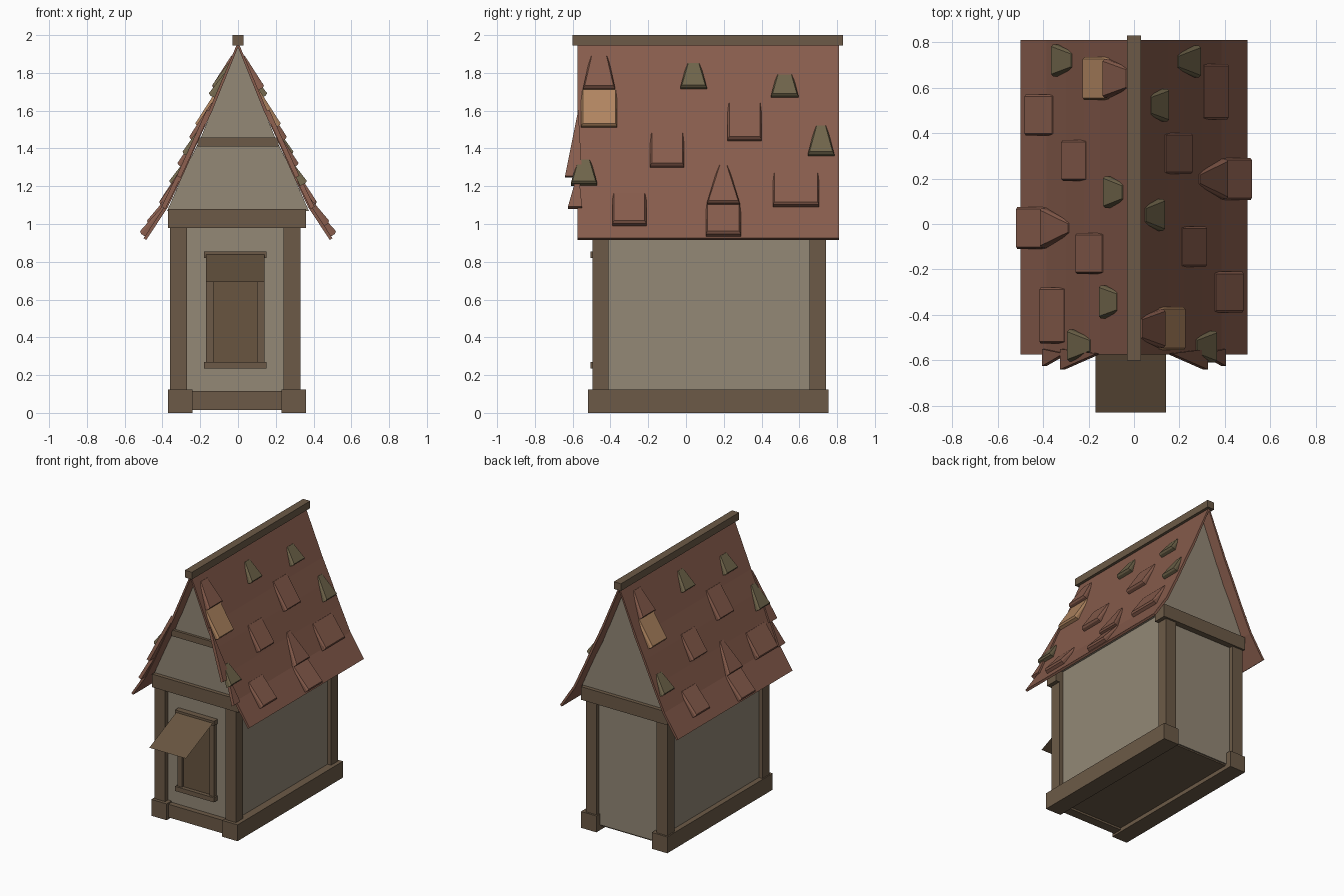
import bpy, bmesh, math
from mathutils import Vector

if "Cube" in bpy.data.objects:
    bpy.data.objects.remove(bpy.data.objects["Cube"])


def mat(name, r, g, b):
    m = bpy.data.materials.new(name)
    lin = [((c / 255 + 0.055) / 1.055) ** 2.4 for c in (r, g, b)]
    m.diffuse_color = (*lin, 1)
    m.use_nodes = True
    m.node_tree.nodes["Principled BSDF"].inputs["Base Color"].default_value = m.diffuse_color
    return m


WALL = mat("plaster", 147, 136, 118)
WOOD = mat("timber", 108, 90, 71)
PANEL = mat("shutter wood", 104, 85, 64)
ROOF = mat("clay tile", 135, 92, 76)
TAN = mat("new tile", 176, 133, 96)
MOSS = mat("mossy tile", 111, 100, 74)


def finish(name, bm, material):
    bmesh.ops.recalc_face_normals(bm, faces=bm.faces)
    me = bpy.data.meshes.new(name)
    bm.to_mesh(me)
    bm.free()
    me.materials.append(material)
    ob = bpy.data.objects.new(name, me)
    bpy.context.collection.objects.link(ob)
    return ob


def hull(name, pts, material):
    bm = bmesh.new()
    for p in pts:
        bm.verts.new(p)
    bmesh.ops.convex_hull(bm, input=bm.verts)
    bmesh.ops.dissolve_limit(bm, angle_limit=0.01, verts=bm.verts, edges=bm.edges)
    return finish(name, bm, material)


def box(name, x0, x1, y0, y1, z0, z1, material):
    return hull(name, [(x, y, z) for x in (x0, x1) for y in (y0, y1) for z in (z0, z1)], material)


def prism(name, prof, y0, y1, material):
    bm = bmesh.new()
    f = bm.faces.new([bm.verts.new((x, y0, z)) for x, z in prof])
    r = bmesh.ops.extrude_face_region(bm, geom=[f])
    bmesh.ops.translate(bm, vec=(0, y1 - y0, 0),
                        verts=[v for v in r["geom"] if isinstance(v, bmesh.types.BMVert)])
    return finish(name, bm, material)


# Plaster body, gable and floor
box("wall_body", -0.33, 0.30, -0.46, 0.71, 0.04, 1.08, WALL)
half = [(0.375, 1.07), (0.265, 1.32), (0.20, 1.45)]
prism("gable_wall", half + [(0, 1.94)] + [(-x, z) for x, z in reversed(half)], -0.48, 0.725, WALL)
box("floor", -0.325, 0.295, -0.45, 0.70, 0.03, 0.045, WOOD)

# Timber frame: sills, posts, beams
for side, xa, xb in (("left", -0.37, -0.24), ("right", 0.23, 0.36)):
    box(side + "_sill", xa, xb, -0.52, 0.755, 0, 0.125, WOOD)
for side, xa, xb in (("left", -0.36, -0.27), ("right", 0.24, 0.33)):
    box(side + "_front_post", xa, xb, -0.495, -0.41, 0.12, 0.99, WOOD)
    box(side + "_back_post", xa, xb, 0.655, 0.74, 0.12, 0.99, WOOD)
# clear the sill hollow at the back by keeping only a front cross sill
box("front_sill", -0.25, 0.24, -0.50, -0.43, 0.015, 0.115, WOOD)
box("front_beam", -0.37, 0.36, -0.51, -0.41, 0.98, 1.08, WOOD)
box("back_beam", -0.37, 0.36, 0.655, 0.755, 0.98, 1.08, WOOD)
box("collar_beam", -0.215, 0.215, -0.50, -0.46, 1.41, 1.458, WOOD)
box("ridge_beam", -0.03, 0.03, -0.60, 0.83, 1.945, 2.0, WOOD)

# Window with frame and propped-open shutter
box("window_panel", -0.14, 0.11, -0.475, -0.45, 0.26, 0.83, PANEL)
for nm, xa, xb in (("left", -0.17, -0.13), ("right", 0.10, 0.14)):
    box("window_jamb_" + nm, xa, xb, -0.49, -0.45, 0.26, 0.83, WOOD)
for nm, z in (("sill", 0.235), ("lintel", 0.82)):
    box("window_" + nm, -0.18, 0.15, -0.505, -0.45, z, z + 0.035, WOOD)
bm = bmesh.new()
bm.faces.new([bm.verts.new(p) for p in
              ((-0.17, -0.50, 0.84), (-0.17, -0.83, 0.692), (0.14, -0.83, 0.692), (0.14, -0.50, 0.84))])
finish("shutter", bm, PANEL)

# Swept roof slopes
OUT = [(0, 1.965), (0.15, 1.61), (0.22, 1.46), (0.30, 1.28), (0.385, 1.10), (0.50, 0.925)]
inner = [(0, 1.935)] + [(x - 0.014, z - 0.01) for x, z in OUT[1:]]
for nm, s in (("right", 1), ("left", -1)):
    prism("roof_" + nm, [(s * x, z) for x, z in OUT + inner[::-1]], -0.575, 0.81, ROOF)


def on_roof(y, z, h=0.0):
    """Point on the right slope at height z, lifted h along its normal."""
    for (xa, za), (xb, zb) in zip(OUT, OUT[1:]):
        if z >= zb or (xb, zb) == OUT[-1]:
            x = xa + (xb - xa) * (za - z) / (za - zb)
            n = Vector((za - zb, 0, xb - xa)).normalized()
            return Vector((x, y, z)) + n * h


def tile(name, y0, y1, z0, z1, inset, lift, material, turned):
    """Wedge tile: thick chamfered lower edge, thin upper edge."""
    c = 0.009
    t0, t1 = y0 + inset, y1 - inset
    p = [on_roof(y, z0, -0.008) for y in (y0, y1)]
    p += [on_roof(y, z0, lift * 0.65) for y in (y0, y1)]
    p += [on_roof(y, z0 + 0.008, lift) for y in (y0 + c, y1 - c)]
    p += [on_roof(y, z1, -0.01) for y in (t0, t1)]
    p += [on_roof(y, z1, 0.004) for y in (t0 + c, t1 - c)]
    if turned:  # the left slope is the right one turned half round
        p = [Vector((-v.x, 0.18 - v.y, v.z)) for v in p]
    hull(name, p, material)


TILES = [  # y0, y1, z bottom, z top, top inset, material
    (-0.39, -0.21, 0.99, 1.16, 0, ROOF), (-0.19, -0.01, 1.30, 1.48, 0, ROOF),
    (0.22, 0.40, 1.44, 1.64, 0, ROOF), (0.46, 0.705, 1.09, 1.27, 0, ROOF),
    (0.105, 0.29, 0.935, 1.11, 0, ROOF), (0.11, 0.285, 1.10, 1.31, 0.06, ROOF),
    (-0.555, -0.365, 1.51, 1.71, 0, TAN), (-0.545, -0.375, 1.71, 1.89, 0.037, ROOF),
    (-0.61, -0.47, 1.205, 1.34, 0.033, MOSS), (-0.03, 0.11, 1.715, 1.85, 0.033, MOSS),
    (0.45, 0.595, 1.67, 1.79, 0.028, MOSS), (0.645, 0.785, 1.36, 1.52, 0.038, MOSS)]
for turned in (False, True):
    side = "left" if turned else "right"
    for i, (a, b, c, d, e, m) in enumerate(TILES):
        if turned and i == 8:
            a, b = a + 0.0, b + 0.0
        tile(f"tile_{side}_{i}", a, b, c, d, e, 0.036, m, turned)
    # Flared ragged slips along the front verge
    s = -1 if turned else 1
    for j, (zt, zb, yb) in enumerate(((1.60, 1.25, -0.64), (1.28, 1.085, -0.625))):
        pts = [on_roof(y, z, h) for y, z in ((-0.57, zt), (yb, zb), (-0.55, zb)) for h in (-0.012, 0.012)]
        hull(f"verge_slip_{side}_{j}", [(s * v.x, v.y, v.z) for v in pts], ROOF)
